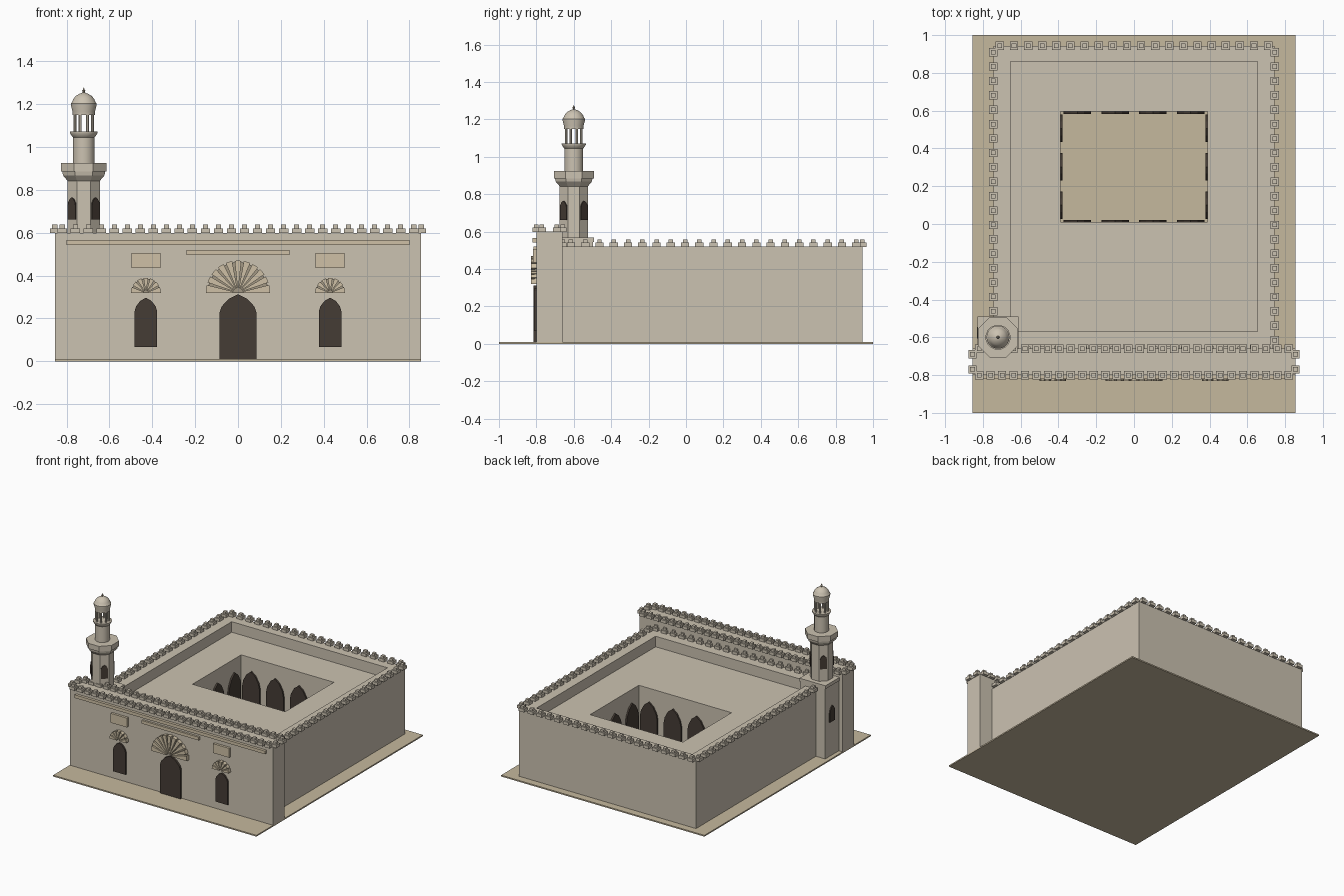
import bpy, bmesh
from math import sin, cos, pi, radians

if "Cube" in bpy.data.objects:
    bpy.data.objects.remove(bpy.data.objects["Cube"])


def material(name, rgb):
    m = bpy.data.materials.new(name)
    m.diffuse_color = (*rgb, 1)
    m.use_nodes = True
    m.node_tree.nodes["Principled BSDF"].inputs["Base Color"].default_value = m.diffuse_color
    return m


STONE = material("stone", (0.60, 0.54, 0.44))
SAND = material("sand", (0.56, 0.48, 0.34))
TRIM = material("trim", (0.62, 0.53, 0.38))
SHADE = material("shaded_stone", (0.36, 0.31, 0.23))
DARK = material("dark_opening", (0.06, 0.045, 0.035))


def finish(name, bm, mat, smooth=False):
    bmesh.ops.recalc_face_normals(bm, faces=bm.faces)
    me = bpy.data.meshes.new(name)
    bm.to_mesh(me)
    bm.free()
    me.materials.append(mat)
    ob = bpy.data.objects.new(name, me)
    bpy.context.collection.objects.link(ob)
    if smooth:
        bpy.ops.object.select_all(action='DESELECT')
        bpy.context.view_layer.objects.active = ob
        ob.select_set(True)
        bpy.ops.object.shade_smooth_by_angle(angle=radians(35))
    return ob


def loft(bm, loops, cap_start=True, cap_end=True):
    rings = [[bm.verts.new(p) for p in loop] for loop in loops]
    n = len(rings[0])
    for a, b in zip(rings, rings[1:]):
        for i in range(n):
            j = (i + 1) % n
            bm.faces.new((a[i], a[j], b[j], b[i]))
    if cap_start:
        bm.faces.new(rings[0][::-1])
    if cap_end:
        bm.faces.new(rings[-1])


def rect(x0, x1, y0, y1, z):
    return [(x0, y0, z), (x1, y0, z), (x1, y1, z), (x0, y1, z)]


def add_box(bm, x0, x1, y0, y1, z0, z1):
    loft(bm, [rect(x0, x1, y0, y1, z0), rect(x0, x1, y0, y1, z1)])


def box(name, mat, *dims):
    bm = bmesh.new()
    add_box(bm, *dims)
    return finish(name, bm, mat)


def lathe(name, profile, cx, cy, sides, mat, smooth=False):
    bm = bmesh.new()
    loft(bm, [[(cx + r / cos(pi / sides) * cos((i + 0.5) * 2 * pi / sides),
                cy + r / cos(pi / sides) * sin((i + 0.5) * 2 * pi / sides), z)
               for i in range(sides)] for r, z in profile])
    return finish(name, bm, mat, smooth)


def add_panel(bm, pts, origin, angle, depth, back=0.005):
    # flat outline on a vertical wall; angle 0 faces the front
    ox, oy = origin
    c, s = cos(angle), sin(angle)
    loft(bm, [[(ox + u * c + d * s, oy + u * s - d * c, v) for u, v in pts]
              for d in (-back, depth)])


def arch(width, z0, spring, apex):
    w, h = width / 2, apex - spring
    right = [(w, z0), (w, spring), (w * .88, spring + h * .35), (w * .5, spring + h * .76)]
    return right + [(0, apex)] + [(-u, v) for u, v in reversed(right)]


def opening(name, outline, origin, angle, depth=0.012):
    bm = bmesh.new()
    add_panel(bm, outline, origin, angle, depth)
    return finish(name, bm, DARK)


def spread(a, b, n):
    return [a + (b - a) * i / (n - 1) for i in range(n)]


def merlons(name, places, z):
    bm = bmesh.new()
    for x, y in places:
        for h, z0, z1 in ((0.022, z - 0.002, z + 0.021), (0.012, z + 0.021, z + 0.038)):
            add_box(bm, x - h, x + h, y - h, y + h, z0, z1)
    return finish(name, bm, STONE)


# Ground slab
box("ground_slab", SAND, -0.855, 0.855, -1, 1, 0, 0.01)

# Main hall: outer wall, parapet, sunken roof and open courtyard in one skin
WX, Y0, Y1, ROOF = 0.745, -0.66, 0.943, 0.44
bm = bmesh.new()
loft(bm, [rect(-WX, WX, Y0, Y1, 0.01), rect(-WX, WX, Y0, Y1, 0.52),
          rect(-.655, .655, -.57, .86, 0.52), rect(-.655, .655, -.57, .86, ROOF),
          rect(-.39, .39, .01, .595, ROOF), rect(-.39, .39, .01, .595, 0.01)],
     cap_start=False, cap_end=False)
finish("main_hall", bm, STONE)

# Courtyard arcades
court = arch(0.145, 0.01, 0.22, 0.34)
for i, x in enumerate((-0.3, -0.1, 0.1, 0.3)):
    opening(f"court_arch_back_{i}", court, (x, 0.595), 0)
    opening(f"court_arch_front_{i}", court, (x, 0.01), pi)
for i, y in enumerate((0.1, 0.303, 0.506)):
    opening(f"court_arch_left_{i}", court, (-0.39, y), pi / 2)
    opening(f"court_arch_right_{i}", court, (0.39, y), -pi / 2)

# Front block
box("front_block", STONE, -0.855, 0.855, -0.80, -0.66, 0.01, 0.60)

# Battlements
merlons("hall_battlements",
        [(s * WX, y) for s in (-1, 1) for y in spread(-0.615, 0.91, 21)]
        + [(x, y) for y in (Y0, Y1) for x in spread(-0.71, 0.71, 20)], 0.52)
merlons("front_battlements",
        [(x, y) for y in (-0.80, -0.66) for x in spread(-0.82, 0.82, 28)]
        + [(s * 0.855, y) for s in (-1, 1) for y in (-0.77, -0.69)], 0.60)

# Facade bands and plaques
box("upper_band", TRIM, -0.80, 0.80, -0.82, -0.79, 0.543, 0.567)
box("middle_band", TRIM, -0.24, 0.24, -0.815, -0.79, 0.496, 0.52)


def fan(name, x, z, r, ribs):
    # half disc backing with raised, tapering ribs
    back = bmesh.new()
    add_panel(back, [(r * .95 * cos(a), z + r * .95 * sin(a)) for a in spread(0, pi, 17)],
              (x, -0.80), 0, 0.010)
    finish(name + "_backing", back, SHADE)
    bm = bmesh.new()
    step = pi / ribs
    for i in range(ribs):
        a0, a1 = (i + .14) * step, (i + .86) * step
        if i == 0:
            a0 = 0
        if i == ribs - 1:
            a1 = pi
        pts = [(q * cos(a), z + q * sin(a)) for q, a in
               ((r * .15, a0), (r, a0), (r, (a0 + a1) / 2), (r, a1), (r * .15, a1))]
        add_panel(bm, pts, (x, -0.80), 0, 0.03)
    finish(name + "_ribs", bm, TRIM)


# Door, side windows and their fans
opening("main_door", arch(0.174, 0.01, 0.225, 0.313), (0, -0.80), 0, 0.015)
fan("door_fan", 0, 0.32, 0.15, 11)
for side, s in (("left", -1), ("right", 1)):
    x = s * 0.43
    opening(f"{side}_window", arch(0.104, 0.068, 0.235, 0.297), (x, -0.80), 0, 0.012)
    fan(f"{side}_window_fan", x, 0.32, 0.07, 7)
    box(f"{side}_plaque", TRIM, x - 0.068, x + 0.068, -0.818, -0.79, 0.435, 0.506)

# Minaret base
MX, MY = -0.72, -0.60
box("minaret_base", STONE, MX - .103, MX + .103, MY - .10, MY + .103, 0.01, 0.545)
box("minaret_base_cap", STONE, MX - .109, MX + .109, MY - .105, MY + .109, 0.545, 0.57)
opening("minaret_base_window", arch(0.06, 0.27, 0.34, 0.39), (MX - .103, -0.575), -pi / 2, 0.008)

# Octagonal shaft, windows on its diagonal faces, and flared gallery
lathe("minaret_shaft", [(.075, .57), (.075, .845)], MX, MY, 8, STONE)
for i in range(4):
    a = pi / 4 + i * pi / 2
    opening(f"minaret_window_{i}", arch(0.05, 0.663, 0.73, 0.765),
            (MX + .075 * sin(a), MY - .075 * cos(a)), a, 0.006)
lathe("minaret_gallery", [(.075, .842), (.097, .868), (.107, .923)], MX, MY, 8, STONE)
lathe("gallery_rim", [(.107, .885), (.107, .925)], MX, MY, 8, STONE)

# Upper tier, open lantern and dome
lathe("upper_tier", [(.05, .92), (.05, 1.045), (.055, 1.05), (.065, 1.066), (.065, 1.072)],
      MX, MY, 16, STONE, True)
for i in range(8):
    a = (i + .5) * pi / 4
    lathe(f"lantern_column_{i}", [(.007, 1.07), (.007, 1.152)],
          MX + .044 * cos(a), MY + .044 * sin(a), 8, STONE, True)
lathe("dome", [(.052, 1.150), (.052, 1.165), (.060, 1.195), (.060, 1.203), (.055, 1.208),
               (.050, 1.222), (.038, 1.238), (.020, 1.249), (.006, 1.254)],
      MX, MY, 24, STONE, True)
lathe("finial", [(.005, 1.25), (.005, 1.258), (.008, 1.263), (.004, 1.268), (.001, 1.277)],
      MX, MY, 8, SHADE, True)
